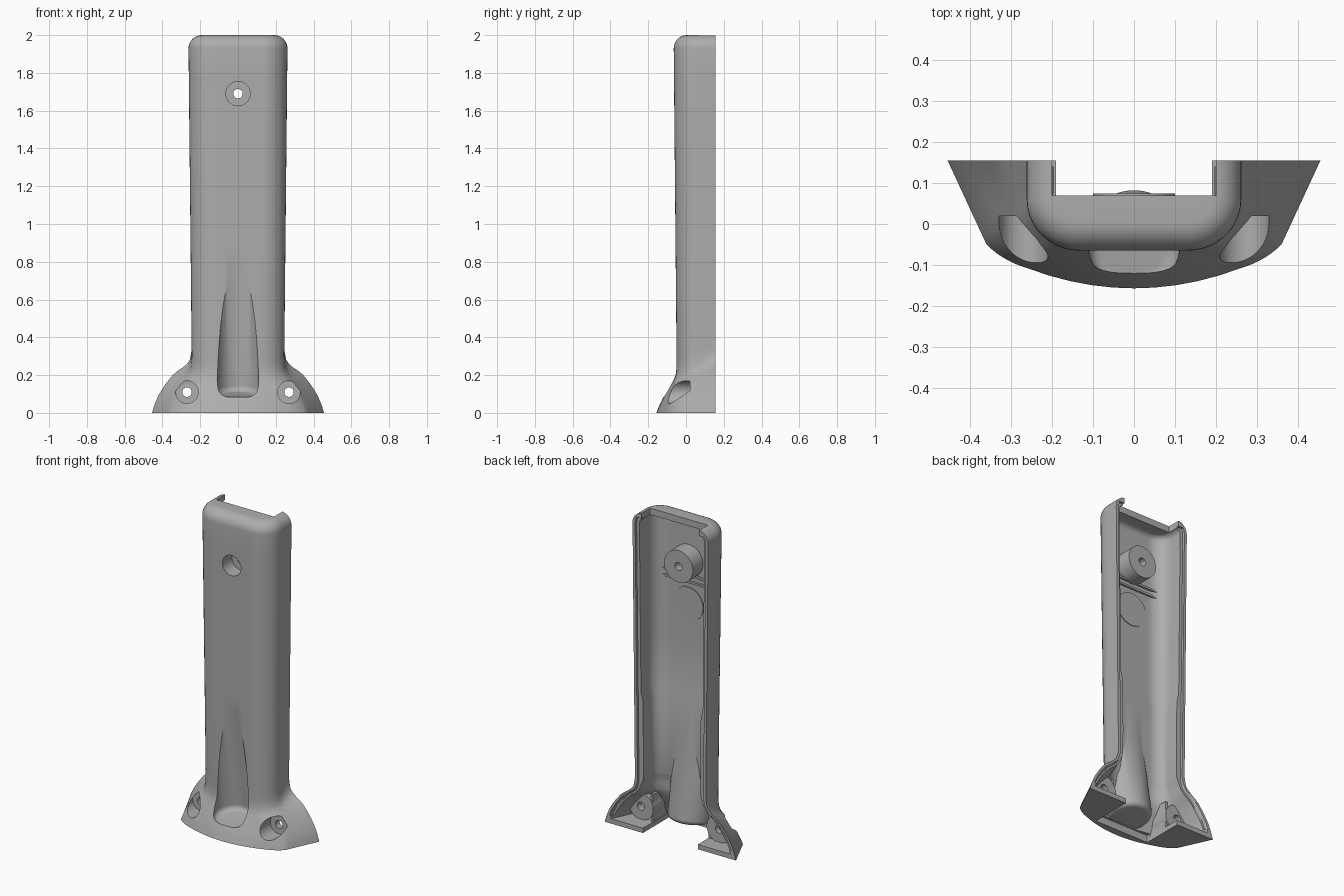
import bpy, bmesh, math
from mathutils import Vector

if "Cube" in bpy.data.objects:
    bpy.data.objects.remove(bpy.data.objects["Cube"])

BACK = 0.155
mat = bpy.data.materials.new("warm grey plastic")
mat.use_nodes = True
grey = (0.42, 0.42, 0.42, 1)
mat.diffuse_color = grey
mat.node_tree.nodes["Principled BSDF"].inputs["Base Color"].default_value = grey


def table(z, rows):
    for (a, u), (b, v) in zip(rows, rows[1:]):
        if z <= b:
            return u + (v - u) * max(0, (z - a) / (b - a))
    return rows[-1][1]


# how far each height has flared from the grip towards the foot
FLARE_X = [(0, 1), (.05, .93), (.1, .82), (.15, .67), (.2, .48), (.225, .34), (.25, .15), (.28, .05), (.33, 0)]
FLARE_Y = [(0, 1), (.05, .81), (.1, .58), (.15, .33), (.2, .07), (.24, 0)]


def half_section(z):
    """Points from the back edge round to the front centre."""
    k = max(0, min(1, (z - 0.3) / 1.63))
    w, f = 0.245 + 0.017 * k, -0.05 - 0.015 * k
    grip, foot = [], []
    for i in range(7):
        t = i / 7
        grip.append((w, BACK + (0.06 - BACK) * t))
        foot.append((0.455 - 0.095 * t, BACK - 0.205 * t))
    for i in range(11):
        t = i / 10
        a = t * math.pi / 2
        grip.append((w - 0.13 + 0.13 * math.cos(a), 0.06 + (f - 0.06) * math.sin(a)))
        foot.append((0.36 - 0.08 * t - 0.02 * t * t, -0.05 - 0.08 * t + 0.022 * t * t))
    for i in range(1, 6):
        t = 1 - i / 5
        grip.append(((w - 0.13) * t, f))
        foot.append((0.26 * t, -0.157 + 0.049 * t * t))
    pts = []
    for n, (g, b) in enumerate(zip(grip, foot)):
        shift = 0.07 * min(1, n / 12) * min(1, z / 0.15)
        fx, fy = table(z + shift, FLARE_X), table(z, FLARE_Y)
        pts.append(Vector((g[0] + (b[0] - g[0]) * fx, g[1] + (b[1] - g[1]) * fy)))
    return pts


def section(z, inset, back):
    pts = half_section(z)
    out = []
    for i, p in enumerate(pts):
        a = pts[max(0, i - 1)]
        b = pts[i + 1] if i + 1 < len(pts) else Vector((-pts[-2].x, pts[-2].y))
        d = (b - a).normalized()
        q = p + Vector((d.y, -d.x)) * inset
        if i == 0:
            q = Vector((p.x - inset, BACK))
        if i == len(pts) - 1:
            q.x = 0
        q.x = max(q.x, 0)
        out.append(q)
    if back != BACK:
        out.insert(0, Vector((out[0].x, back)))
    return out + [Vector((-p.x, p.y)) for p in out[-2::-1]]


def finish(name, bm):
    bmesh.ops.recalc_face_normals(bm, faces=bm.faces)
    me = bpy.data.meshes.new(name)
    bm.to_mesh(me)
    bm.free()
    me.materials.append(mat)
    ob = bpy.data.objects.new(name, me)
    bpy.context.collection.objects.link(ob)
    return ob


def loft(name, rings, back=BACK, front=None):
    """rings: (shape height, actual height, inset)"""
    bm = bmesh.new()
    loops = []
    for zs, z, inset in rings:
        pts = section(zs, inset, back)
        if front is not None:
            pts = [Vector((p.x, max(p.y, front))) for p in pts]
        loops.append([bm.verts.new((p.x, p.y, z)) for p in pts])
    n = len(loops[0])
    for a, b in zip(loops, loops[1:]):
        for i in range(n):
            bm.faces.new((a[i], a[(i + 1) % n], b[(i + 1) % n], b[i]))
    bm.faces.new(loops[0])
    bm.faces.new(loops[-1])
    return finish(name, bm)


def cylinder(name, start, end, r, bevel=0.0):
    a, b = Vector(start), Vector(end)
    bm = bmesh.new()
    bmesh.ops.create_cone(bm, cap_ends=True, segments=48, radius1=r, radius2=r, depth=(b - a).length)
    if bevel:
        low = [e for e in bm.edges if all(v.co.z < 0 for v in e.verts)]
        bmesh.ops.bevel(bm, geom=low, offset=bevel, segments=5, profile=0.5, affect='EDGES')
    bm.transform((b - a).to_track_quat('Z', 'Y').to_matrix().to_4x4())
    bmesh.ops.translate(bm, verts=bm.verts, vec=(a + b) / 2)
    return finish(name, bm)


def box(name, lo, hi):
    bm = bmesh.new()
    bmesh.ops.create_cube(bm, size=1)
    for v in bm.verts:
        v.co = [l + (h - l) * (c + 0.5) for l, h, c in zip(lo, hi, v.co)]
    return finish(name, bm)


def cut(target, cutter):
    mod = target.modifiers.new("cut", 'BOOLEAN')
    mod.operation, mod.solver, mod.object = 'DIFFERENCE', 'EXACT', cutter
    bpy.context.view_layer.objects.active = target
    bpy.ops.object.modifier_apply(modifier=mod.name)
    bpy.data.objects.remove(cutter)


# outer body with rounded top
steps = [i * 0.02 for i in range(18)] + [0.5, 0.7, 0.9, 1.2, 1.5, 1.8]
R = 0.07
dome = [(i * math.pi / 16) for i in range(9)]
rings = [(z, z, 0) for z in steps]
rings += [(1.93, 2 - R + R * math.sin(a), R * (1 - math.cos(a))) for a in dome]
shell = loft("handle_shell", rings)

# hollow interior, thicker along the lower grip
WALL = [(0, .03), (.28, .035), (.34, .05), (.82, .05), (.87, .037), (2, .037)]
inner = [0.03 + 0.02 * i for i in range(16)] + [0.5, 0.82, 0.87, 1.2, 1.6, 1.9]
r = 0.035
rings = [(z, z, table(z, WALL)) for z in inner]
rings += [(1.93, 1.925 + r * math.sin(a), 0.037 + r * (1 - math.cos(a))) for a in dome[:-1]]
cavity = loft("cavity", rings, back=0.3)

# features left standing inside the cavity
axis = Vector((0, -0.17, 1))
foot_pt = Vector((0, -0.05, 0.095))
cut(cavity, cylinder("scoop_wall", foot_pt - axis * 0.035, foot_pt + axis * 0.9, 0.133, 0.03))
for s in (-1, 1):
    cut(cavity, cylinder("foot_boss", (s * 0.27, -0.3, 0.11), (s * 0.27, 0.06, 0.11), 0.085))
    cut(cavity, box("foot_rib", (s * 0.2 - 0.008, -0.2, 0.02), (s * 0.2 + 0.008, 0.05, 0.2)))
cut(cavity, cylinder("upper_boss", (0, -0.3, 1.69), (0, 0.075, 1.69), 0.1))
cut(cavity, cylinder("round_pad", (0, -0.3, 1.42), (0, -0.018, 1.42), 0.105))
for z in (1.56, 1.60):
    cut(cavity, box("cross_rib", (-0.3, -0.3, z - 0.006), (0.3, -0.012, z + 0.006)))
cut(shell, cavity)

# stepped mating edge along the back
rim = [0.05 + 0.02 * i for i in range(15)] + [0.5, 0.9, 1.4, 1.93]
rabbet = loft("rabbet", [(z, z, 0.018) for z in rim] + [(1.93, 1.965, 0.026)], back=0.3, front=0.14)
cut(shell, rabbet)

# openings: front scoop, top notch, floor gap and screw holes
cut(shell, cylinder("scoop", foot_pt, foot_pt + axis * 1.1, 0.11, 0.03))
cut(shell, box("top_notch", (-0.2, 0.07, 1.85), (0.2, 0.4, 2.1)))
cut(shell, box("floor_gap", (-0.19, -0.11, -0.1), (0.19, 0.4, 0.045)))
for x, z, deep, wide in ((-0.27, 0.11, 0.02, 0.06), (0.27, 0.11, 0.02, 0.06), (0, 1.69, 0.03, 0.064)):
    cut(shell, cylinder("counterbore", (x, -0.4, z), (x, deep, z), wide))
    cut(shell, cylinder("screw_hole", (x, -0.4, z), (x, 0.4, z), 0.025))

bpy.ops.object.select_all(action='DESELECT')
shell.select_set(True)
bpy.context.view_layer.objects.active = shell
bpy.ops.object.shade_smooth_by_angle(angle=math.radians(30))
